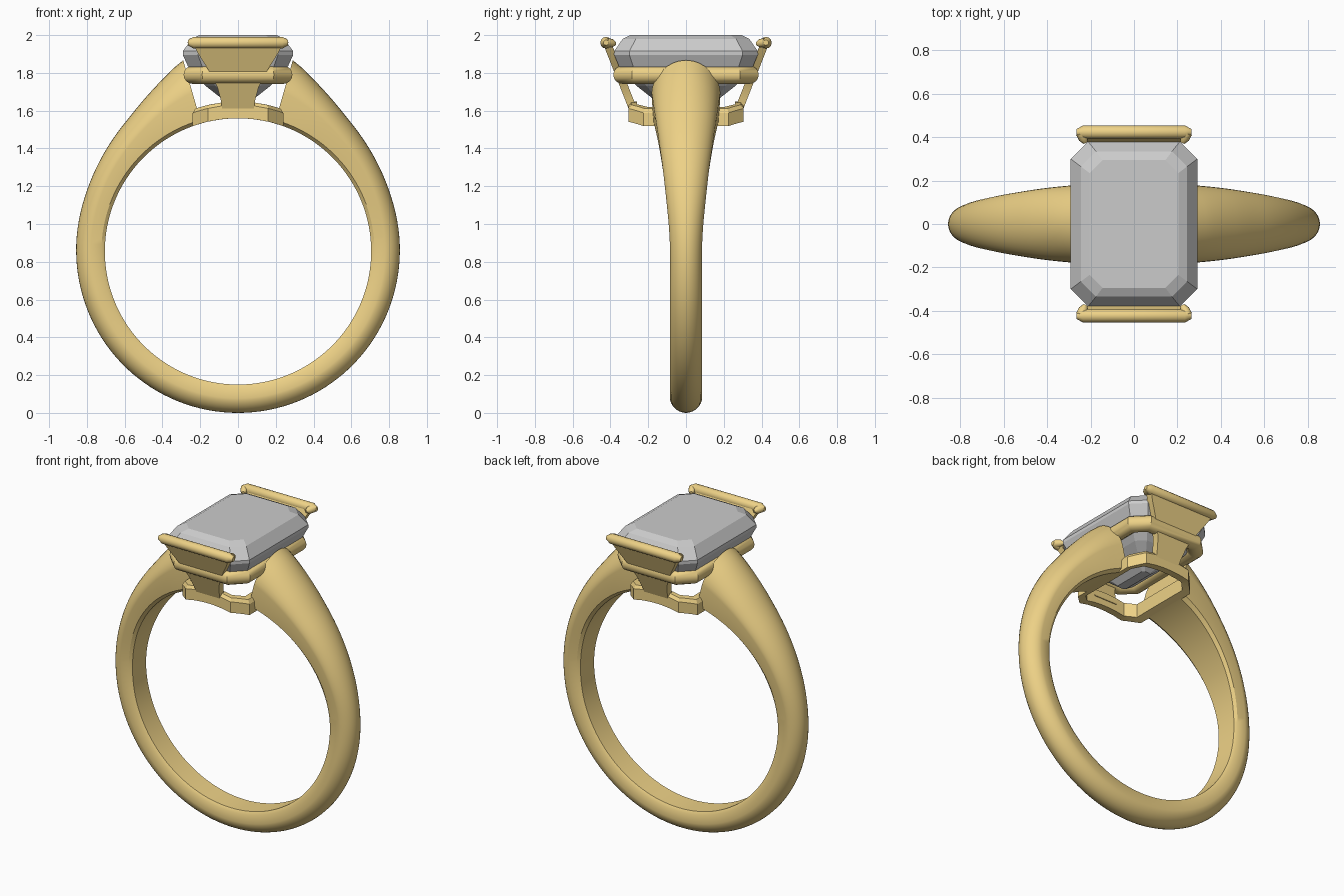
import bpy, bmesh
from math import sin, cos, pi, radians, sqrt
from mathutils import Vector

if "Cube" in bpy.data.objects:
    bpy.data.objects.remove(bpy.data.objects["Cube"])

gold = bpy.data.materials.new("gold")
gold.diffuse_color = (0.85, 0.64, 0.24, 1)
gold.use_nodes = True
gold.node_tree.nodes["Principled BSDF"].inputs["Base Color"].default_value = gold.diffuse_color

CZ, RIN = 0.855, 0.705          # finger hole centre height and radius


def make(name, verts, faces, mat=gold, smooth=True, angle=35):
    me = bpy.data.meshes.new(name)
    me.from_pydata([tuple(v) for v in verts], [], faces)
    bm = bmesh.new()
    bm.from_mesh(me)
    bmesh.ops.recalc_face_normals(bm, faces=bm.faces)
    bm.to_mesh(me)
    bm.free()
    if smooth:
        me.shade_smooth()
        me.set_sharp_from_angle(angle=radians(angle))
    if mat:
        me.materials.append(mat)
    ob = bpy.data.objects.new(name, me)
    bpy.context.collection.objects.link(ob)
    return ob


def loft(name, rings, closed=False, **kw):
    """Skin closed rings of equal length; cap the ends or join them."""
    n, m = len(rings[0]), len(rings)
    verts = [v for r in rings for v in r]
    faces = []
    for i in range(m if closed else m - 1):
        a, b = i * n, (i + 1) % m * n
        faces += [(a + j, a + (j + 1) % n, b + (j + 1) % n, b + j) for j in range(n)]
    if not closed:
        faces += [tuple(range(n)), tuple(range((m - 1) * n, m * n))]
    return make(name, verts, faces, **kw)


def curve_at(keys, t):
    """Smooth interpolation through (angle, value) keys."""
    for i in range(len(keys) - 1):
        (x0, y0), (x1, y1) = keys[i], keys[i + 1]
        if t <= x1:
            def slope(k):
                a, b = keys[max(k - 1, 0)], keys[min(k + 1, len(keys) - 1)]
                return (b[1] - a[1]) / (b[0] - a[0])
            h = x1 - x0
            u = (t - x0) / h
            return ((2*u**3 - 3*u*u + 1) * y0 + (u**3 - 2*u*u + u) * h * slope(i)
                    + (3*u*u - 2*u**3) * y1 + (u**3 - u*u) * h * slope(i + 1))
    return keys[-1][1]


def octagon(hx, hy, c, d=0, sub=1):
    """Chamfered rectangle grown by d, each side split into sub pieces."""
    hx, hy, c = hx + d, hy + d, c + 0.586 * d
    p = [(hx, c - hy), (hx, hy - c), (hx - c, hy), (c - hx, hy),
         (-hx, hy - c), (-hx, c - hy), (c - hx, -hy), (hx - c, -hy)]
    return [Vector(p[i]).lerp(Vector(p[(i + 1) % 8]), k / sub)
            for i in range(8) for k in range(sub)]


# Band: domed section swept round the finger hole, swelling to the shoulders
outer = [(16, 1.053), (28, 0.967), (41, 0.908), (64, 0.866), (90, 0.857), (135, 0.855), (180, 0.855)]
side = [(16, 0.875), (41, 0.81), (64, 0.785), (90, 0.778), (180, 0.778)]
width = [(16, 0.182), (28, 0.167), (41, 0.147), (64, 0.112), (86, 0.086), (110, 0.085), (180, 0.085)]
rings = []
for k in range(121):
    t = 16 + 328 * k / 120
    s = min(t, 360 - t)
    R, S, w = (curve_at(q, s) for q in (outer, side, width))
    half = [(w * 0.82, RIN), (w * 0.96, RIN + 0.018), (w, S)]
    half += [(w * cos(a), S + (R - S) * sin(a) ** 1.15) for a in (pi / 2 * i / 8 for i in range(1, 8))]
    sec = half + [(0, R)] + [(-y, r) for y, r in reversed(half)]
    a = radians(t)
    rings.append([(r * sin(a), y, CZ + r * cos(a)) for y, r in sec])
loft("band", rings, angle=30)

# Lower gallery: octagonal frame curved to the finger
prof = [(-0.045, 0), (0, 0), (0, 0.07), (-0.015, 0.088), (-0.045, 0.088)]
loft("lower_gallery", [[(p.x, p.y, CZ + sqrt(RIN**2 - p.x**2) + z)
                        for p in octagon(0.24, 0.305, 0.08, d, 5)] for d, z in prof],
     closed=True, angle=20)

# Upper gallery: round-section octagonal rail under the stone
loft("upper_gallery", [[(p.x, p.y, 1.79 + 0.048 * sin(a)) for p in octagon(0.24, 0.337, 0.07, 0.048 * cos(a))]
                       for a in (2 * pi * i / 16 for i in range(16))], closed=True)

# Emerald-cut stone: stacked octagonal steps (half x, half y, chamfer, z)
steps = [(0.03, 0.12, 0.012, 1.62), (0.17, 0.26, 0.05, 1.73), (0.265, 0.355, 0.075, 1.835),
         (0.292, 0.38, 0.08, 1.895), (0.292, 0.38, 0.08, 1.915), (0.245, 0.335, 0.07, 1.98),
         (0.205, 0.295, 0.06, 2.0)]
loft("stone", [[(p.x, p.y, z) for p in octagon(hx, hy, c)] for hx, hy, c, z in steps],
     mat=None, smooth=False)


def tube(name, pts, radii, n=12):
    """Round rod through pts with a radius at each point."""
    pts = [Vector(p) for p in pts]
    ax = (pts[-1] - pts[0]).normalized()
    u = ax.cross(Vector((0, 0, 1))).normalized()
    v = ax.cross(u)
    return loft(name, [[p + r * (cos(2*pi*i/n) * u + sin(2*pi*i/n) * v) for i in range(n)]
                       for p, r in zip(pts, radii)])


# Prongs: flared plate, top bar and corner claws at front and back
flare = [(1.60, 0.082), (1.66, 0.092), (1.72, 0.108), (1.78, 0.135),
         (1.84, 0.172), (1.90, 0.21), (1.97, 0.245)]
for sy, label in ((-1, "front"), (1, "back")):
    rings = []
    for z, hw in flare:
        y = 0.30 + (z - 1.60) / 0.37 * 0.145
        rings.append([(-hw, sy * y, z), (hw, sy * y, z),
                      (hw, sy * (y - 0.045), z), (-hw, sy * (y - 0.045), z)])
    loft(label + "_prong_plate", rings, angle=30)
    tube(label + "_prong_bar", [(x, sy * 0.423, 1.96) for x in (-0.266, -0.235, 0.235, 0.266)],
         [0.014, 0.031, 0.031, 0.014])
    for sx, lr in ((-1, "left"), (1, "right")):
        tube(f"{label}_{lr}_claw",
             [(sx * 0.245, sy * 0.42, 1.962), (sx * 0.232, sy * 0.392, 1.957), (sx * 0.224, sy * 0.374, 1.953)],
             [0.024, 0.022, 0.010])
